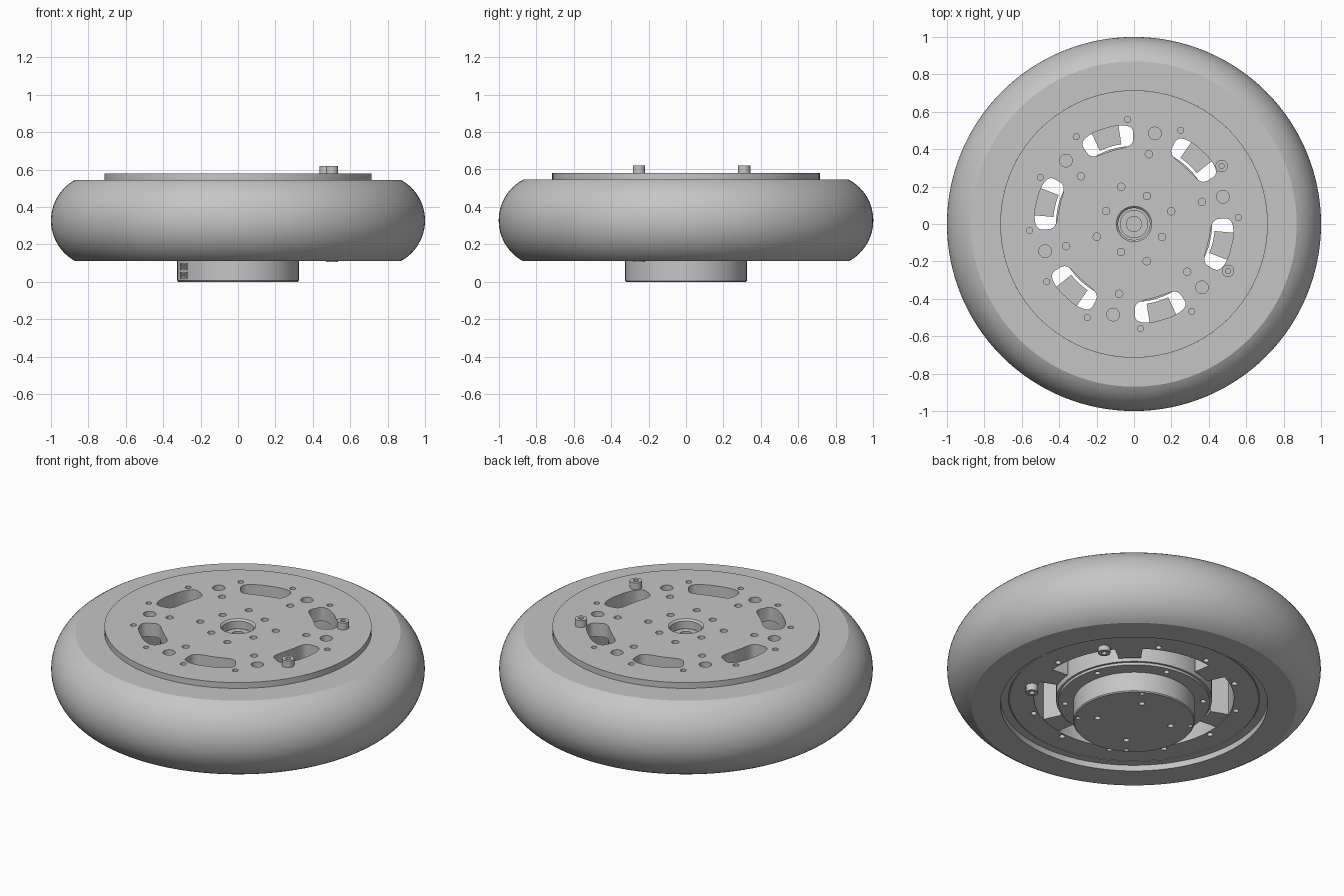
import bpy, bmesh, math
from math import cos, sin, radians, pi

if "Cube" in bpy.data.objects:
    bpy.data.objects.remove(bpy.data.objects["Cube"], do_unlink=True)

grey = bpy.data.materials.new("plain grey")
grey.use_nodes = True
colour = (0.56, 0.56, 0.56, 1)
grey.diffuse_color = colour
grey.node_tree.nodes["Principled BSDF"].inputs["Base Color"].default_value = colour


def finish(bm, name):
    bmesh.ops.remove_doubles(bm, verts=bm.verts, dist=1e-5)
    bmesh.ops.recalc_face_normals(bm, faces=bm.faces)
    mesh = bpy.data.meshes.new(name)
    bm.to_mesh(mesh)
    bm.free()
    mesh.materials.append(grey)
    ob = bpy.data.objects.new(name, mesh)
    bpy.context.collection.objects.link(ob)
    return ob


def lathe(name, profile, steps=96, at=(0, 0)):
    """Spin a closed (radius, height) outline about the vertical axis."""
    bm = bmesh.new()
    vs = [bm.verts.new((r, 0, z)) for r, z in profile]
    es = [bm.edges.new((a, b)) for a, b in zip(vs, vs[1:] + vs[:1])]
    bmesh.ops.spin(bm, geom=vs + es, cent=(0, 0, 0), axis=(0, 0, 1),
                   angle=2 * pi, steps=steps)
    ob = finish(bm, name)
    ob.location = (at[0], at[1], 0)
    return ob


def prism(bm, outline, z0, z1):
    low = [bm.verts.new((x, y, z0)) for x, y in outline]
    top = [bm.verts.new((x, y, z1)) for x, y in outline]
    bm.faces.new(low[::-1])
    bm.faces.new(top)
    for i in range(len(low)):
        j = (i + 1) % len(low)
        bm.faces.new((low[i], low[j], top[j], top[i]))


def polar(r, deg):
    return r * cos(radians(deg)), r * sin(radians(deg))


def hole_ring(bm, ring, first, count, radius, z0, z1, sides=20):
    for k in range(count):
        cx, cy = polar(ring, first + k * 360 / count)
        prism(bm, [(cx + radius * cos(2 * pi * i / sides),
                    cy + radius * sin(2 * pi * i / sides)) for i in range(sides)], z0, z1)


def slot_outline(centre, sides=40):
    """Rounded box bent along the circle."""
    pts = []
    for i in range(sides):
        a = 2 * pi * (i + 0.5) / sides
        u = math.copysign(abs(cos(a)) ** 0.55, cos(a))
        v = math.copysign(abs(sin(a)) ** 0.55, sin(a))
        pts.append(polar(0.472 + 0.0625 * v, centre - 16.5 * u))
    return pts


def cut(ob, bm):
    cutter = finish(bm, "cutter")
    cutter.hide_render = True
    mod = ob.modifiers.new("holes", "BOOLEAN")
    mod.operation = "DIFFERENCE"
    mod.solver = "EXACT"
    mod.object = cutter
    bpy.context.view_layer.objects.active = ob
    bpy.ops.object.modifier_apply(modifier=mod.name)
    bpy.data.objects.remove(cutter, do_unlink=True)


parts = []
SLOTS = [47 + 60 * k for k in range(6)]

# Tyre: flat sides with a round tread
R = 0.247
tread = [(1 - R + R * cos(radians(a)), 0.328 + R * sin(radians(a)))
         for a in [-61.7 + 123.4 * i / 24 for i in range(25)]]
parts.append(lathe("tyre", [(0.715, tread[0][1])] + tread + [(0.715, tread[-1][1])], 128))

# Hub: top plate and deep outer rim
hub = lathe("hub", [(0.085, 0.5), (0.085, 0.57), (0.095, 0.58), (0.715, 0.58), (0.715, 0.145),
                    (0.672, 0.145), (0.672, 0.15), (0.667, 0.15), (0.667, 0.145),
                    (0.535, 0.145), (0.535, 0.5)])
holes = bmesh.new()
for s in SLOTS:
    prism(holes, slot_outline(s), 0.45, 0.65)
hole_ring(holes, 0.165, 65, 4, 0.02, 0.53, 0.65)
hole_ring(holes, 0.21, 19, 4, 0.02, 0.53, 0.65)
hole_ring(holes, 0.382, 18, 6, 0.02, 0.53, 0.65)
hole_ring(holes, 0.497, 17, 6, 0.034, 0.53, 0.65)
hole_ring(holes, 0.56, 3.5, 12, 0.016, 0.53, 0.65)
hole_ring(holes, 0.56, 3.5, 12, 0.016, 0.1, 0.19)
cut(hub, holes)
parts.append(hub)

# Lugs under the slots
lugs = bmesh.new()
for s in SLOTS:
    arc = [s - 8 + 2 * i for i in range(9)]
    prism(lugs, [polar(0.54, a) for a in arc] + [polar(0.432, a) for a in arc[::-1]], 0.147, 0.42)
parts.append(finish(lugs, "hub_lugs"))

# Motor body inside the hub, with a stepped flange
flange = lathe("motor_flange", [(0, 0.1), (0.3, 0.1), (0.3, 0.12), (0.405, 0.12), (0.405, 0.135),
                                (0.417, 0.135), (0.417, 0.5), (0, 0.5)])
holes = bmesh.new()
hole_ring(holes, 0.37, 18, 6, 0.015, 0.08, 0.17)
cut(flange, holes)
parts.append(flange)

# Motor can at the bottom
can = lathe("motor_can", [(0, 0), (0.32, 0), (0.325, 0.006), (0.325, 0.125), (0, 0.125)])
holes = bmesh.new()
hole_ring(holes, 0.2, 62, 4, 0.016, -0.02, 0.04)
hole_ring(holes, 0.303, 58, 4, 0.012, -0.02, 0.04)
cut(can, holes)
parts.append(can)

# Two small sockets on the side of the can
for name, z in (("lower_socket", 0.035), ("upper_socket", 0.082)):
    bm = bmesh.new()
    arc = [200 + 2 * i for i in range(8)]
    prism(bm, [polar(0.331, a) for a in arc] + [polar(0.31, a) for a in arc[::-1]],
          z - 0.018, z + 0.018)
    socket = finish(bm, name)
    bm = bmesh.new()
    for a in (204, 210):
        prism(bm, [polar(0.35, a - 2), polar(0.35, a + 2), polar(0.32, a + 2), polar(0.32, a - 2)],
              z - 0.01, z + 0.01)
    cut(socket, bm)
    parts.append(socket)

# Axle end in the centre bore
parts.append(lathe("axle_end", [(0.04, 0.49), (0.075, 0.49), (0.075, 0.53), (0.04, 0.53)], 48))

# Valve-like standoffs above and below the hub
for side, angle, low in (("back", 33.5, 0.115), ("front", -26.5, 0.105)):
    for end, z0, z1 in (("top", 0.57, 0.62), ("bottom", low, 0.16)):
        parts.append(lathe(side + "_" + end + "_standoff",
                           [(0.014, z0), (0.033, z0), (0.033, z1), (0.014, z1)],
                           32, polar(0.562, angle)))

# Smooth curves, sharp rims
bpy.ops.object.select_all(action="DESELECT")
for ob in parts:
    ob.select_set(True)
bpy.context.view_layer.objects.active = parts[0]
bpy.ops.object.shade_smooth_by_angle(angle=radians(30))
